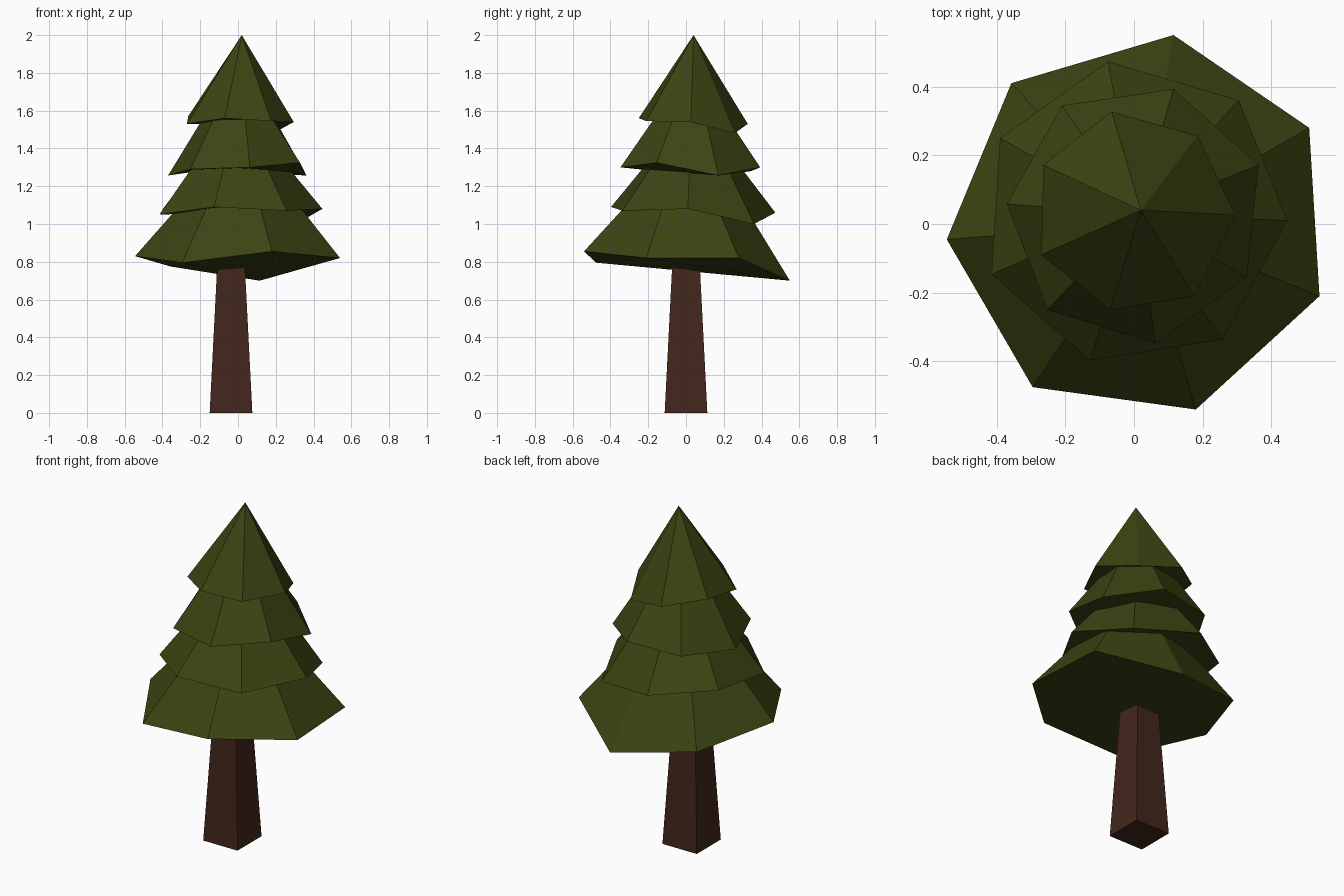
import bpy, bmesh
from mathutils import Vector

if "Cube" in bpy.data.objects:
    bpy.data.objects.remove(bpy.data.objects["Cube"])


def material(name, rgb):
    mat = bpy.data.materials.new(name)
    mat.diffuse_color = (*rgb, 1)
    mat.use_nodes = True
    mat.node_tree.nodes["Principled BSDF"].inputs["Base Color"].default_value = mat.diffuse_color
    return mat


def loft(name, lower, upper, mat):
    """Closed solid between two rings; a one-point upper ring makes a cone."""
    bm = bmesh.new()
    a = [bm.verts.new(p) for p in lower]
    b = [bm.verts.new(p) for p in upper]
    n = len(a)
    for i in range(n):
        j = (i + 1) % n
        if len(b) == 1:
            bm.faces.new((a[i], a[j], b[0]))
        else:
            bm.faces.new((a[i], a[j], b[j], b[i]))
    bm.faces.new(a[::-1])
    if len(b) > 1:
        bm.faces.new(b)
    bmesh.ops.recalc_face_normals(bm, faces=bm.faces)
    mesh = bpy.data.meshes.new(name)
    bm.to_mesh(mesh)
    bm.free()
    mesh.materials.append(mat)
    obj = bpy.data.objects.new(name, mesh)
    bpy.context.collection.objects.link(obj)


def square(cx, half, z):
    return [(cx + sx * half, sy * half, z)
            for sx, sy in ((-1, -1), (1, -1), (1, 1), (-1, 1))]


def shrink(ring, centre, scale, z):
    return [(centre[0] + (p[0] - centre[0]) * scale,
             centre[1] + (p[1] - centre[1]) * scale, z) for p in ring]


bark = material("bark", (0.055, 0.02, 0.011))
needles = material("needles", (0.045, 0.058, 0.006))

# Tapered square trunk, running up into the foliage
loft("trunk", square(-0.037, 0.113, 0), square(-0.037, 0.066, 0.92), bark)

# Uneven seven-sided skirts, bottom to top: ring, centre, top scale, top height
skirts = {
    "lower_branches": (
        [(0.115, 0.55, 0.70), (0.51, 0.28, 0.82), (0.54, -0.21, 0.82),
         (0.18, -0.54, 0.855), (-0.295, -0.475, 0.795),
         (-0.545, -0.045, 0.83), (-0.357, 0.41, 0.775)],
        (0.02, 0.0), 0.5, 1.15),
    "lower_middle_branches": (
        [(-0.075, 0.473, 1.06), (0.305, 0.36, 1.0), (0.447, 0.01, 1.08),
         (0.258, -0.336, 1.07), (-0.127, -0.397, 1.09),
         (-0.415, -0.146, 1.05), (-0.39, 0.25, 1.09)],
        (0.0, 0.03), 0.5, 1.35),
    "upper_middle_branches": (
        [(-0.21, 0.345, 1.28), (0.115, 0.393, 1.30), (0.363, 0.172, 1.257),
         (0.328, -0.155, 1.325), (0.063, -0.347, 1.30),
         (-0.252, -0.25, 1.29), (-0.37, 0.058, 1.257)],
        (0.01, 0.03), 0.45, 1.6),
}
for name, (ring, centre, scale, top) in skirts.items():
    loft(name, ring, shrink(ring, centre, scale, top), needles)

# Pointed crown
crown = [(-0.065, 0.327, 1.53), (0.185, 0.257, 1.48), (0.295, 0.026, 1.54),
         (0.176, -0.21, 1.545), (-0.07, -0.25, 1.56),
         (-0.27, -0.09, 1.53), (-0.264, 0.172, 1.57)]
loft("crown", crown, [(0.02, 0.04, 2.0)], needles)
